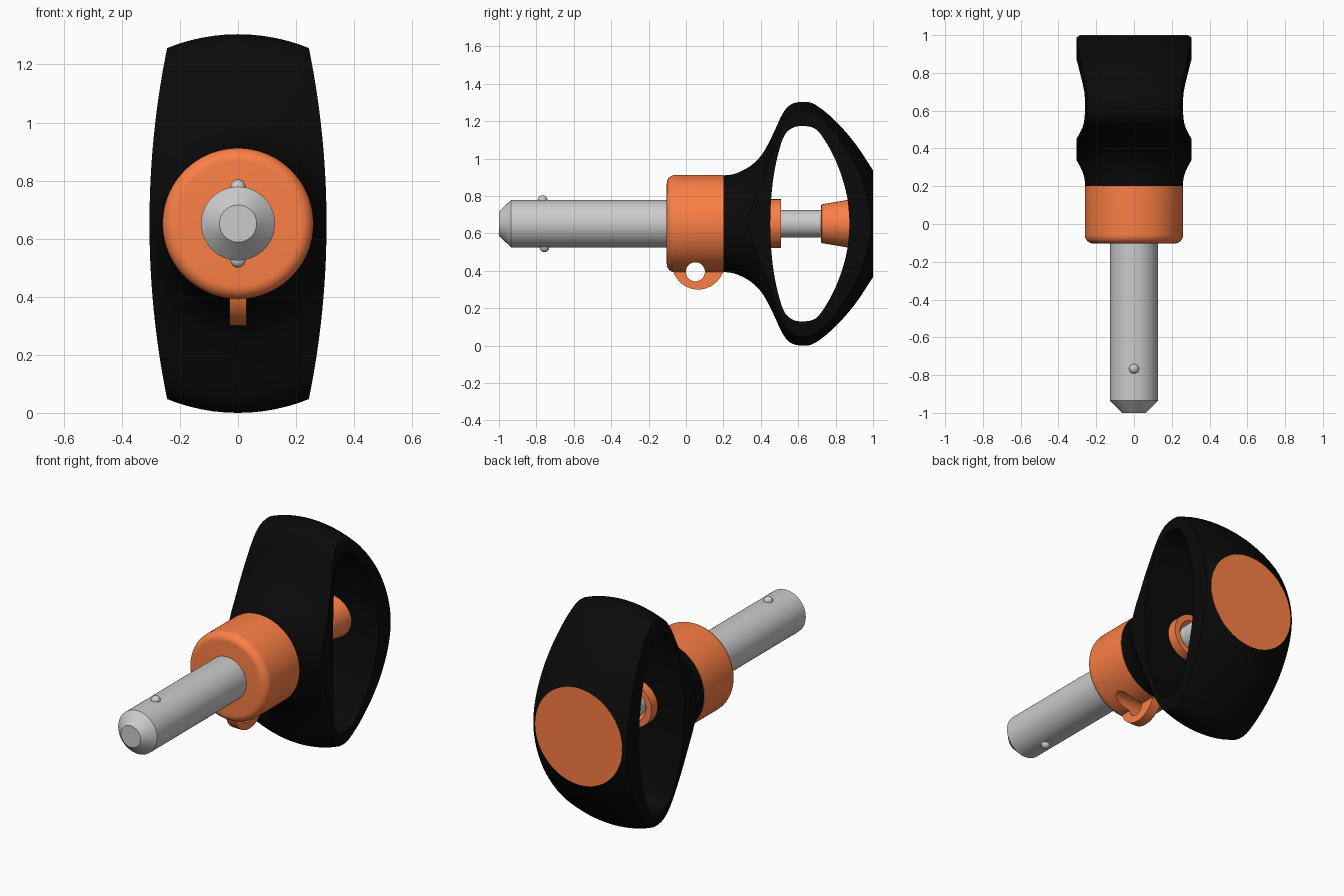
import bpy, bmesh, math
from mathutils import Vector

if "Cube" in bpy.data.objects:
    bpy.data.objects.remove(bpy.data.objects["Cube"])

CZ = 0.652  # height of the pin axis


def material(name, rgb):
    m = bpy.data.materials.new(name)
    m.diffuse_color = (*rgb, 1)
    m.use_nodes = True
    m.node_tree.nodes["Principled BSDF"].inputs["Base Color"].default_value = m.diffuse_color
    return m


ORANGE = material("orange_plastic", (0.97, 0.215, 0.06))
BLACK = material("black_plastic", (0.003, 0.003, 0.003))


def make(name, bm, mat=None):
    bmesh.ops.recalc_face_normals(bm, faces=bm.faces)
    me = bpy.data.meshes.new(name)
    bm.to_mesh(me)
    bm.free()
    ob = bpy.data.objects.new(name, me)
    bpy.context.collection.objects.link(ob)
    if mat:
        me.materials.append(mat)
    return ob


def lathe(name, profile, mat=None, n=64):
    """Spin a (y, radius) profile about the pin axis and cap both ends."""
    bm = bmesh.new()
    rings = []
    for y, r in profile:
        rings.append([bm.verts.new((r * math.cos(a), y, CZ + r * math.sin(a)))
                      for a in (2 * math.pi * i / n for i in range(n))])
    for a, b in zip(rings, rings[1:]):
        for i in range(n):
            j = (i + 1) % n
            bm.faces.new((a[i], a[j], b[j], b[i]))
    bm.faces.new(rings[0])
    bm.faces.new(rings[-1])
    return make(name, bm, mat)


def prism(name, points, direction, mat=None):
    """Extrude a closed 3D outline along a direction."""
    bm = bmesh.new()
    f = bm.faces.new([bm.verts.new(p) for p in points])
    out = bmesh.ops.extrude_face_region(bm, geom=[f])
    verts = [v for v in out["geom"] if isinstance(v, bmesh.types.BMVert)]
    bmesh.ops.translate(bm, verts=verts, vec=direction)
    return make(name, bm, mat)


def smooth_curve(pts, steps=5):
    """Catmull-Rom curve through 2D points."""
    p = [Vector(q) for q in pts]
    p = [2 * p[0] - p[1]] + p + [2 * p[-1] - p[-2]]
    res = []
    for i in range(1, len(p) - 2):
        a, b, c, d = p[i - 1:i + 3]
        for s in range(steps):
            t = s / steps
            res.append(0.5 * (2 * b + (c - a) * t + (2 * a - 5 * b + 4 * c - d) * t * t
                              + (3 * b - a - 3 * c + d) * t ** 3))
    return [tuple(v) for v in res] + [tuple(p[-2])]


def boolean(ob, cutter, op):
    m = ob.modifiers.new("cut", "BOOLEAN")
    m.operation, m.object, m.solver = op, cutter, "EXACT"
    bpy.context.view_layer.objects.active = ob
    bpy.ops.object.modifier_apply(modifier=m.name)


def circle_yz(x, y, z, r, n=40):
    return [(x, y + r * math.cos(2 * math.pi * i / n), z + r * math.sin(2 * math.pi * i / n))
            for i in range(n)]


# Handle: spun body, trimmed to barrel-shaped sides, with a finger opening
outer = smooth_curve([(0.2, 0.258), (0.25, 0.264), (0.3, 0.283), (0.35, 0.313), (0.4, 0.362),
                      (0.437, 0.422), (0.473, 0.495), (0.516, 0.587), (0.56, 0.637),
                      (0.625, 0.652), (0.69, 0.637), (0.79, 0.558), (0.9, 0.435),
                      (0.999, 0.287)], 4)
handle = lathe("handle", outer, BLACK, 96)
R, N = 3.03, 24
zs = [-0.7 + 1.4 * i / N for i in range(N + 1)]
edge = [(0.305 - R + math.sqrt(R * R - z * z), z) for z in zs]
sides = prism("sides_cutter", [(x, 0.1, CZ + z) for x, z in edge]
              + [(-x, 0.1, CZ + z) for x, z in reversed(edge)], (0, 1, 0))
half = smooth_curve([(0.45, 0), (0.455, 0.13), (0.471, 0.27), (0.5, 0.4), (0.53, 0.478),
                     (0.575, 0.515), (0.625, 0.522), (0.675, 0.515), (0.715, 0.485),
                     (0.775, 0.39), (0.825, 0.275), (0.862, 0.14), (0.875, 0)])
opening = prism("opening_cutter", [(-0.5, y, CZ + z) for y, z in half]
                + [(-0.5, y, CZ - z) for y, z in half[-2:0:-1]], (1, 0, 0))
boolean(handle, sides, "INTERSECT")
boolean(handle, opening, "DIFFERENCE")

# Collar with rounded front edge, and its lanyard lug
f = 0.045
fillet = [(-0.103 + f - f * math.cos(a), 0.26 - f + f * math.sin(a))
          for a in (math.pi / 2 * i / 8 for i in range(9))]
collar = lathe("collar", fillet + [(0.2, 0.26)], ORANGE, 96)
lug = prism("lanyard_lug", circle_yz(-0.03, 0.065, 0.44, 0.14), (0.06, 0, 0), ORANGE)
hole = prism("hole_cutter", circle_yz(-0.5, 0.05, 0.395, 0.051), (1, 0, 0))
boolean(collar, hole, "DIFFERENCE")
boolean(lug, hole, "DIFFERENCE")

# Pin with chamfered tip, and the plunger rod inside the handle
pin = lathe("pin", [(-1, 0.064), (-0.935, 0.127), (-0.05, 0.127)])
rod = lathe("plunger_rod", [(0.4, 0.073), (0.75, 0.073)], None, 48)

# Locking balls
balls = []
for label, s, y in (("upper", 1, -0.767), ("lower", -1, -0.757)):
    bm = bmesh.new()
    bmesh.ops.create_uvsphere(bm, u_segments=24, v_segments=14, radius=0.026)
    bmesh.ops.translate(bm, verts=bm.verts, vec=(0, y, CZ + s * 0.126))
    balls.append(make(label + "_locking_ball", bm))

# Orange guide ring, release button and rear cap
ring = lathe("guide_ring", [(0.42, 0.131), (0.508, 0.131), (0.508, 0.095), (0.48, 0.072)], ORANGE)
button = lathe("release_button", [(0.722, 0.098), (0.727, 0.104), (0.89, 0.131)], ORANGE)
cap = lathe("rear_cap", [(0.95, 0.284), (1.0, 0.284)], ORANGE, 96)

for c in (sides, opening, hole):
    bpy.data.objects.remove(c)

bpy.ops.object.select_all(action="DESELECT")
for ob in [handle, collar, lug, pin, rod, ring, button, cap] + balls:
    ob.select_set(True)
bpy.context.view_layer.objects.active = handle
bpy.ops.object.shade_smooth_by_angle(angle=math.radians(30))
